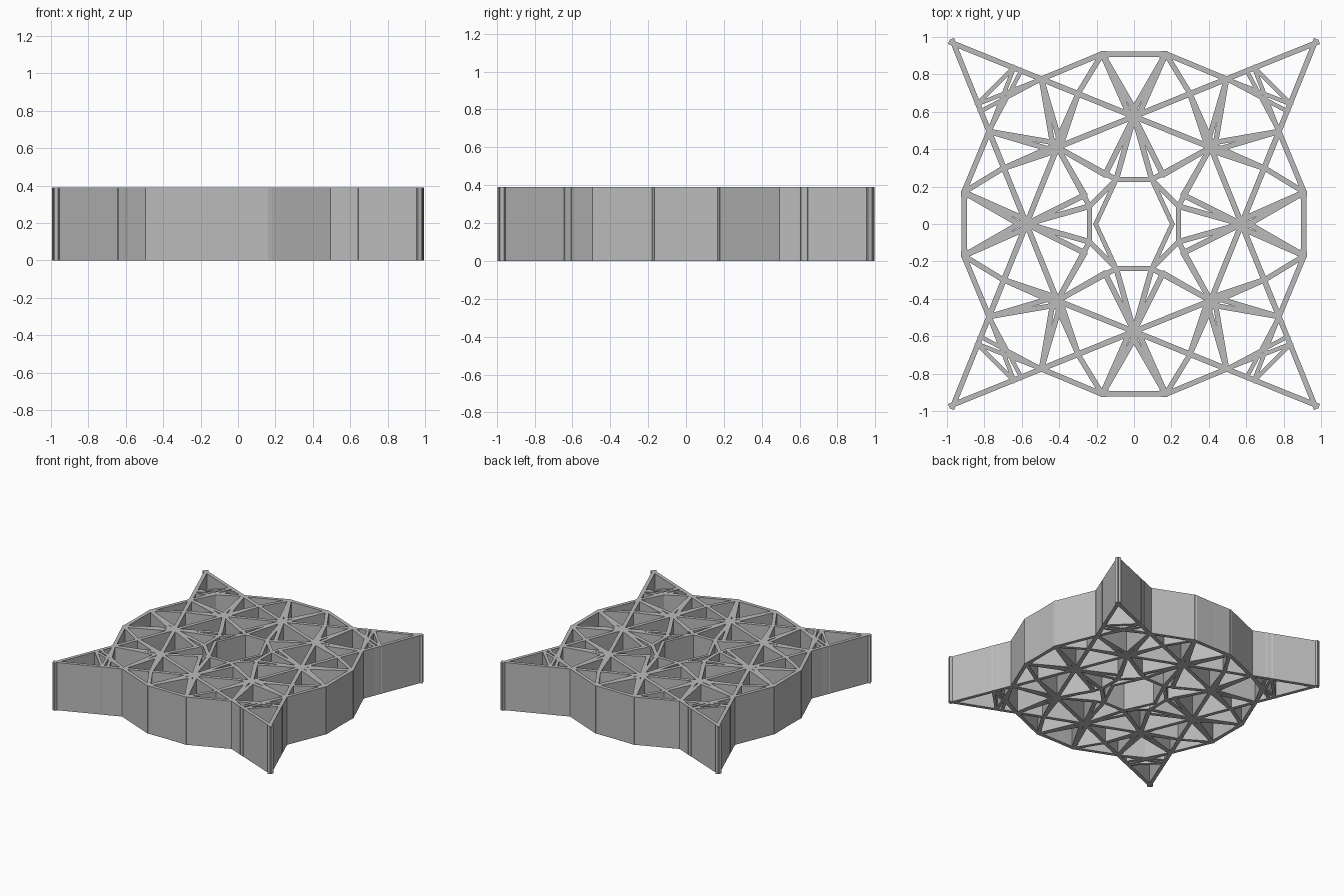
import bpy, bmesh
from mathutils import Vector

if "Cube" in bpy.data.objects:
    bpy.data.objects.remove(bpy.data.objects["Cube"])

HEIGHT = 0.39
WALL = 0.028

grey = bpy.data.materials.new("plain grey")
grey.diffuse_color = (0.5, 0.5, 0.5, 1)
grey.use_nodes = True
grey.node_tree.nodes["Principled BSDF"].inputs["Base Color"].default_value = grey.diffuse_color


def add_wall(bm, a, b, width=WALL):
    """Upright strip wall between two plan points."""
    a, b = Vector(a), Vector(b)
    d = (b - a).normalized()
    n = Vector((-d.y, d.x)) * width / 2
    a, b = a - d * 0.008, b + d * 0.008
    plan = [a - n, b - n, b + n, a + n]
    low = [bm.verts.new((p.x, p.y, 0)) for p in plan]
    top = [bm.verts.new((p.x, p.y, HEIGHT)) for p in plan]
    bm.faces.new(low[::-1])
    bm.faces.new(top)
    for i in range(4):
        j = (i + 1) % 4
        bm.faces.new((low[i], low[j], top[j], top[i]))


def copies(a, b, swap=True):
    """Mirror a segment over x, y and the diagonal, without repeats."""
    found = {}
    for s in ((False, True) if swap else (False,)):
        for sx in (1, -1):
            for sy in (1, -1):
                seg = []
                for x, y in (a, b):
                    if s:
                        x, y = y, x
                    seg.append((round(x * sx, 4) + 0.0, round(y * sy, 4) + 0.0))
                found[tuple(sorted(seg))] = True
    return list(found)


def build(name, segments, width=WALL, swap=True):
    bm = bmesh.new()
    for a, b in segments:
        for p, q in copies(a, b, swap):
            add_wall(bm, p, q, width)
    mesh = bpy.data.meshes.new(name)
    bm.to_mesh(mesh)
    bm.free()
    mesh.materials.append(grey)
    obj = bpy.data.objects.new(name, mesh)
    bpy.context.collection.objects.link(obj)
    return obj


def fan(tip, hub, spread):
    """Two strands from one tip that open slightly towards the hub."""
    t, h = Vector(tip), Vector(hub)
    d = (h - t).normalized()
    n = Vector((-d.y, d.x)) * spread
    return [(tip, tuple(h + n)), (tip, tuple(h - n))]


# Plan nodes in one eighth of the pattern
tip = (0.982, 0.972)       # corner spike
edge = (0.17, 0.91)        # end of flat side
shoulder = (0.495, 0.775)  # root of spike
hub = (0.0, 0.575)         # star on the axis
corner_hub = (0.41, 0.41)  # star on the diagonal
knee = (0.295, 0.705)      # bend beside the axis star
ring = (0.095, 0.238)      # central opening
ring_b = (0.238, 0.095)
brace = (0.84, 0.64)       # point on the spike side

# Outer rim
build("rim_wall", [((-0.17, 0.905), edge), (edge, shoulder)])

# Corner spikes and their crossed braces
build("spike_wall", [(shoulder, tip)])
build("spike_brace", [(shoulder, brace), (shoulder, (0.825, 0.60)),
                      (brace, (0.64, 0.84))], 0.022)

# Arms of the axis stars
build("axis_star_arm",
      fan(edge, hub, 0.02) + [(shoulder, hub), (hub, corner_hub),
      (hub, ring), (hub, (0.155, 0.262))], 0.03)

# Arms of the diagonal stars
build("diagonal_star_arm",
      fan(shoulder, corner_hub, 0.022) + [(edge, knee)]
      + fan(knee, corner_hub, 0.015)
      + [(corner_hub, ring), (corner_hub, (0.155, 0.262))], 0.028)

# Central opening
build("ring_wall", [((-0.095, 0.238), ring), (ring, ring_b)])
build("ring_chord", [(ring, (0.205, 0.0))], 0.024, swap=False)
